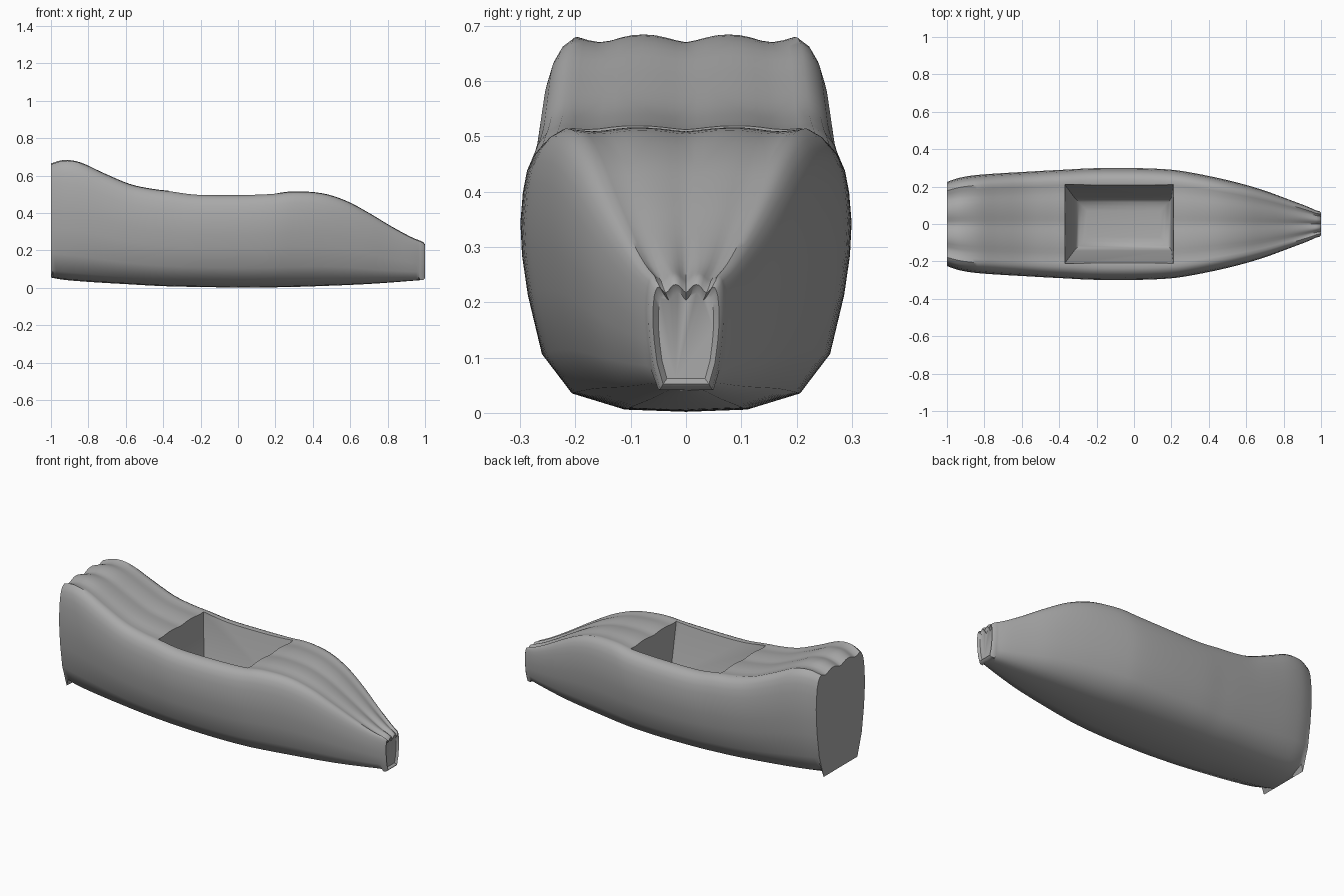
import bpy, bmesh

if "Cube" in bpy.data.objects:
    bpy.data.objects.remove(bpy.data.objects["Cube"])

# One flat grey
grey = bpy.data.materials.new("plain grey")
grey.diffuse_color = (0.4, 0.4, 0.4, 1)
grey.use_nodes = True
grey.node_tree.nodes["Principled BSDF"].inputs["Base Color"].default_value = grey.diffuse_color

# Stations along the length: x, half width, bottom, top
STATIONS = [
    (-1.00, 0.225, 0.055, 0.665), (-0.93, 0.248, 0.043, 0.684),
    (-0.84, 0.262, 0.035, 0.670), (-0.72, 0.271, 0.027, 0.615),
    (-0.58, 0.279, 0.019, 0.556), (-0.46, 0.286, 0.012, 0.530),
    (-0.36, 0.291, 0.008, 0.518), (-0.22, 0.298, 0.005, 0.500),
    (0.00, 0.299, 0.002, 0.498), (0.18, 0.292, 0.003, 0.504),
    (0.30, 0.276, 0.005, 0.516), (0.45, 0.246, 0.010, 0.506),
    (0.58, 0.214, 0.015, 0.465), (0.70, 0.178, 0.021, 0.401),
    (0.82, 0.134, 0.029, 0.329), (0.92, 0.096, 0.037, 0.275),
    (0.975, 0.072, 0.041, 0.252),
]
# Lower half section: fraction of half width, fraction of height
SIDE = [(0, 0), (0.37, 0.008), (0.69, 0.067), (0.87, 0.21), (0.955, 0.425),
        (0.99, 0.57), (1, 0.69), (0.985, 0.8), (0.96, 0.88), (0.92, 0.935),
        (0.87, 0.97)]
# Rippled deck: fraction of half width, ripple depth
DECK = [(0.79, 0.3), (0.71, 0.7), (0.62, 1), (0.54, 0.8), (0.46, 0.35),
        (0.38, 0.05), (0.30, 0), (0.22, 0.1), (0.14, 0.4), (0.07, 0.75), (0, 1)]


def spline(a, b, c, d, t):
    return tuple(0.5 * (2 * q + (r - p) * t + (2 * p - 5 * q + 4 * r - s) * t * t
                        + (3 * q - p - 3 * r + s) * t ** 3)
                 for p, q, r, s in zip(a, b, c, d))


def section(x, w, zb, zt, flat_bottom=False):
    ripple = 0.007
    if x < -0.8:
        ripple += 0.012 * (-0.8 - x) / 0.2
    if x > 0.8:
        ripple += 0.008 * (x - 0.8) / 0.2
    h = zt - zb
    half = []
    for i, (u, v) in enumerate(SIDE):
        if flat_bottom and i < 3:
            v = 0
        half.append((u * w, zb + v * h))
    half += [(u * w, zt - d * ripple) for u, d in DECK]
    ring = half + [(-y, z) for y, z in half[-2:0:-1]]
    return [(x, y, z) for y, z in ring]


def finish(bm, name):
    bmesh.ops.recalc_face_normals(bm, faces=bm.faces[:])
    mesh = bpy.data.meshes.new(name)
    bm.to_mesh(mesh)
    bm.free()
    mesh.materials.append(grey)
    obj = bpy.data.objects.new(name, mesh)
    bpy.context.collection.objects.link(obj)
    return obj


# Hull lofted through smoothly interpolated stations
rings = []
n = len(STATIONS)
STEPS = 4
for i in range(n - 1):
    quad = [STATIONS[min(max(k, 0), n - 1)] for k in range(i - 1, i + 3)]
    for s in range(STEPS):
        rings.append(section(*spline(*quad, s / STEPS),
                             flat_bottom=(i == 0 and s == 0)))
rings.append(section(*STATIONS[-1], flat_bottom=True))
# Rounded nose lip and shallow recess
rings.append(section(0.992, 0.068, 0.043, 0.244, True))
rings.append(section(1.0, 0.060, 0.052, 0.232, True))
rings.append(section(0.988, 0.050, 0.062, 0.218, True))

bm = bmesh.new()
loops = [[bm.verts.new(p) for p in ring] for ring in rings]
for a, b in zip(loops, loops[1:]):
    for k in range(len(a)):
        m = (k + 1) % len(a)
        bm.faces.new((a[k], a[m], b[m], b[k]))
bm.faces.new(loops[0])
bm.faces.new(loops[-1])
hull = finish(bm, "hull")

# Tapered cutter for the open well
bm = bmesh.new()
LEVELS = [(0.15, -0.31, 0.20, 0.13), (0.50, -0.37, 0.21, 0.21),
          (0.90, -0.37, 0.21, 0.21)]
loops = [[bm.verts.new(p) for p in ((x0, -y, z), (x1, -y, z), (x1, y, z), (x0, y, z))]
         for z, x0, x1, y in LEVELS]
for a, b in zip(loops, loops[1:]):
    for k in range(4):
        m = (k + 1) % 4
        bm.faces.new((a[k], a[m], b[m], b[k]))
floor = bm.faces.new(loops[0])
bm.faces.new(loops[-1])
bmesh.ops.recalc_face_normals(bm, faces=bm.faces[:])
bmesh.ops.bevel(bm, geom=list(floor.edges), offset=0.06, segments=4,
                profile=0.5, affect='EDGES')
cutter = finish(bm, "well_cutter")
cutter.hide_render = True

cut = hull.modifiers.new("well", 'BOOLEAN')
cut.operation = 'DIFFERENCE'
cut.solver = 'EXACT'
cut.object = cutter
bpy.context.view_layer.objects.active = hull
hull.select_set(True)
cutter.select_set(False)
bpy.ops.object.modifier_apply(modifier=cut.name)
bpy.data.objects.remove(cutter, do_unlink=True)

# Smooth shading with crisp rim and end edges
bpy.ops.object.shade_smooth_by_angle(angle=0.8)
